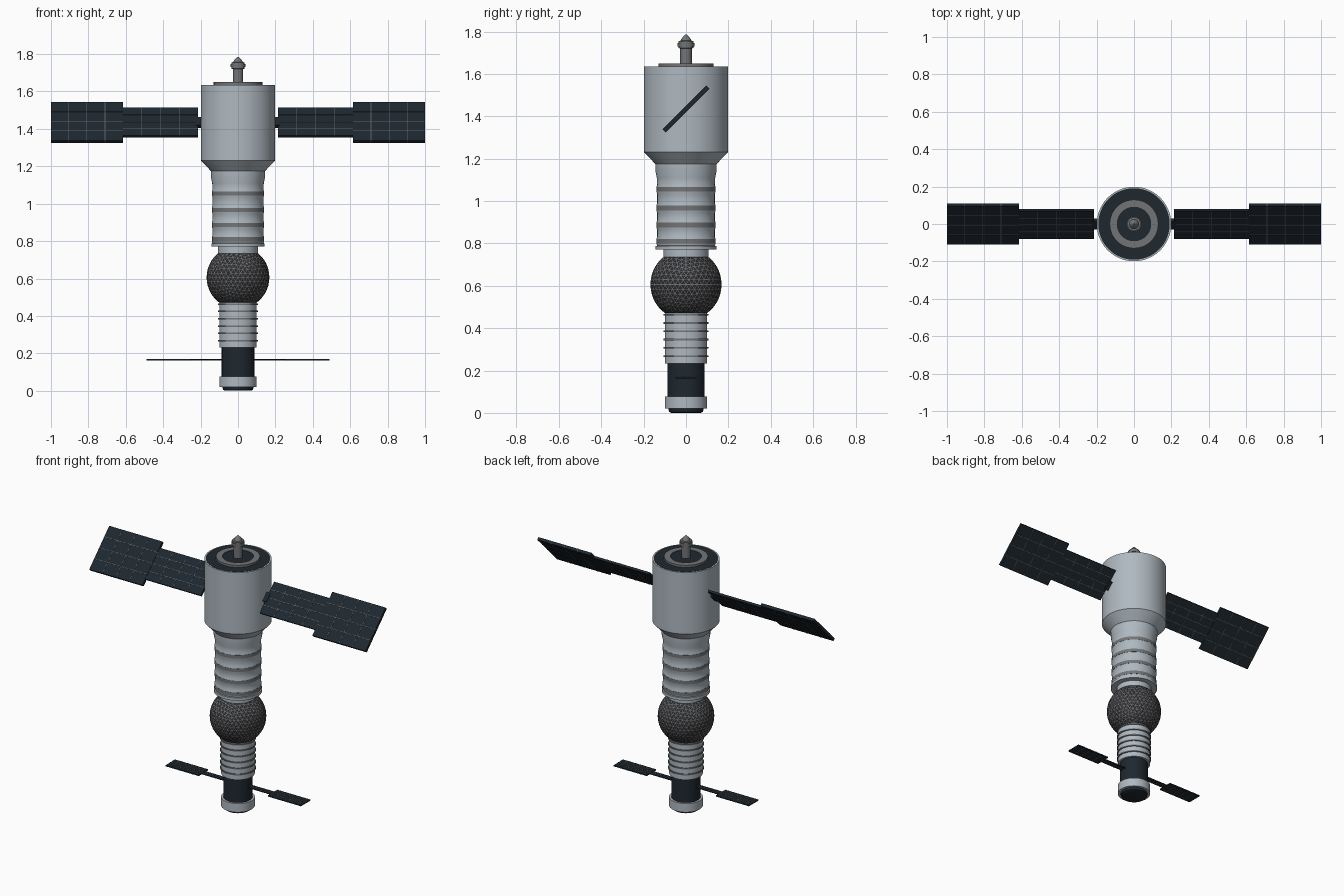
import bpy, bmesh, math
from mathutils import Matrix

if "Cube" in bpy.data.objects:
    bpy.data.objects.remove(bpy.data.objects["Cube"])


def material(name, r, g, b):
    m = bpy.data.materials.new(name)
    m.diffuse_color = (r, g, b, 1)
    m.use_nodes = True
    m.node_tree.nodes["Principled BSDF"].inputs["Base Color"].default_value = m.diffuse_color
    return m


LIGHT = material("pale hull grey", 0.43, 0.485, 0.53)
GREY = material("mid metal grey", 0.17, 0.175, 0.18)
NAVY = material("dark navy", 0.013, 0.021, 0.029)
LINE = material("panel line grey", 0.12, 0.12, 0.12)
CORE = material("charcoal", 0.022, 0.022, 0.024)


def finish(name, bm, mats):
    bmesh.ops.recalc_face_normals(bm, faces=bm.faces[:])
    me = bpy.data.meshes.new(name)
    bm.to_mesh(me)
    bm.free()
    ob = bpy.data.objects.new(name, me)
    bpy.context.collection.objects.link(ob)
    for m in mats:
        me.materials.append(m)
    return ob


def smooth(ob):
    bpy.ops.object.select_all(action='DESELECT')
    ob.select_set(True)
    bpy.context.view_layer.objects.active = ob
    bpy.ops.object.shade_smooth_by_angle(angle=math.radians(30))


def lathe(name, profile, mat, n=64, closed=False):
    """Revolve (radius, z) points about z; open profiles get end caps."""
    bm = bmesh.new()
    rings = []
    for r, z in profile:
        rings.append([bm.verts.new((r * math.cos(2 * math.pi * i / n),
                                    r * math.sin(2 * math.pi * i / n), z)) for i in range(n)])
    pairs = list(zip(rings, rings[1:]))
    if closed:
        pairs.append((rings[-1], rings[0]))
    for a, b in pairs:
        for i in range(n):
            j = (i + 1) % n
            bm.faces.new((a[i], a[j], b[j], b[i]))
    if not closed:
        bm.faces.new(rings[0])
        bm.faces.new(rings[-1])
    ob = finish(name, bm, [mat])
    smooth(ob)
    return ob


def band(name, r, z, h, mat):
    return lathe(name, [(r, z - h / 2), (r, z + h / 2)], mat)


def box(bm, x0, x1, y0, y1, h, index):
    mat = Matrix.Translation(((x0 + x1) / 2, (y0 + y1) / 2, 0)) @ Matrix.Diagonal((x1 - x0, y1 - y0, h, 1))
    verts = bmesh.ops.create_cube(bm, size=1, matrix=mat)["verts"]
    for f in {f for v in verts for f in v.link_faces}:
        f.material_index = index


def panel(name, x0, x1, half, thick, cols, rows, w, z, tilt):
    """Solar panel with thin cell lines, on both sides of the hull."""
    for side, sx in (("right", 1), ("left", -1)):
        bm = bmesh.new()
        box(bm, x0, x1, -half, half, thick, 0)
        for i in range(1, cols):
            x = x0 + (x1 - x0) * i / cols
            box(bm, x - w / 2, x + w / 2, -half, half, thick + 0.003, 1)
        for j in range(1, rows):
            y = -half + 2 * half * j / rows
            box(bm, x0, x1, y - w / 2, y + w / 2, thick + 0.003, 1)
        bm.transform(Matrix.Translation((0, 0, z)) @ Matrix.Rotation(tilt, 4, 'X') @ Matrix.Diagonal((sx, 1, 1, 1)))
        finish(side + "_" + name, bm, [NAVY, LINE])


# Docking base
lathe("base_cap", [(0.07, 0), (0.08, 0.005), (0.085, 0.03)], NAVY)
lathe("base_ring", [(0.085, 0.02), (0.1, 0.02), (0.1, 0.077), (0.085, 0.077)], LIGHT)
lathe("lower_dark_drum", [(0.087, 0.07), (0.087, 0.235)], NAVY)

# Ribbed lower trunk
lathe("lower_trunk", [(0.1, 0.232), (0.1, 0.49)], LIGHT)
for k in range(6):
    band("trunk_rib_%d" % (k + 1), 0.106, 0.268 + k * 0.039, 0.008, GREY)

# Geodesic sphere: grey lattice with dark triangular cells
bm = bmesh.new()
bmesh.ops.create_icosphere(bm, subdivisions=4, radius=0.168, matrix=Matrix.Translation((0, 0, 0.606)))
cells = bm.faces[:]
bmesh.ops.inset_individual(bm, faces=cells, thickness=0.0026, depth=0)
for f in cells:
    f.material_index = 1
smooth(finish("lattice_sphere", bm, [GREY, CORE]))

# Middle body with bulging bands
BANDS = (0.81, 0.887, 0.967, 1.055)
lathe("neck", [(0.107, 0.72), (0.107, 0.775)], LIGHT)
body = [(0.143, 0.77), (0.143, 0.788)]
for z in BANDS:
    body += [(0.136, z - 0.021), (0.1392, z - 0.013), (0.1392, z + 0.013), (0.136, z + 0.021)]
body += [(0.138, 1.11), (0.144, 1.14), (0.145, 1.178)]
lathe("middle_body", body, LIGHT)
for k, z in enumerate(BANDS):
    band("body_band_%d" % (k + 1), 0.1402, z, 0.022, GREY)

# Upper drum
lathe("drum_cone", [(0.145, 1.175), (0.199, 1.232)], LIGHT)
lathe("upper_drum", [(0.199, 1.232), (0.199, 1.635), (0.19, 1.635), (0.19, 1.628)], LIGHT)
lathe("top_plate", [(0.191, 1.62), (0.191, 1.636)], NAVY)
lathe("top_ring", [(0.092, 1.63), (0.13, 1.63), (0.13, 1.65), (0.092, 1.65)], GREY, closed=True)
lathe("top_centre_plate", [(0.093, 1.63), (0.093, 1.646)], NAVY)

# Docking probe
lathe("probe", [(0.028, 1.64), (0.028, 1.72), (0.035, 1.722), (0.035, 1.73), (0.04, 1.73), (0.04, 1.746),
                (0.035, 1.746), (0.035, 1.755), (0.025, 1.757), (0.022, 1.766), (0.004, 1.785)], GREY, n=32)

# Main solar wings, tilted 45 degrees
T = math.radians(45)
panel("wing_mount", 0.19, 0.225, 0.03, 0.022, 1, 1, 0.003, 1.434, T)
panel("wing_inner", 0.213, 0.62, 0.105, 0.014, 4, 4, 0.003, 1.434, T)
panel("wing_outer", 0.615, 1.0, 0.146, 0.018, 4, 4, 0.003, 1.434, T)

# Small flat solar wings
panel("small_wing_arm", 0.08, 0.26, 0.02, 0.005, 5, 2, 0.002, 0.166, 0)
panel("small_wing_outer", 0.25, 0.49, 0.049, 0.007, 5, 4, 0.002, 0.166, 0)
